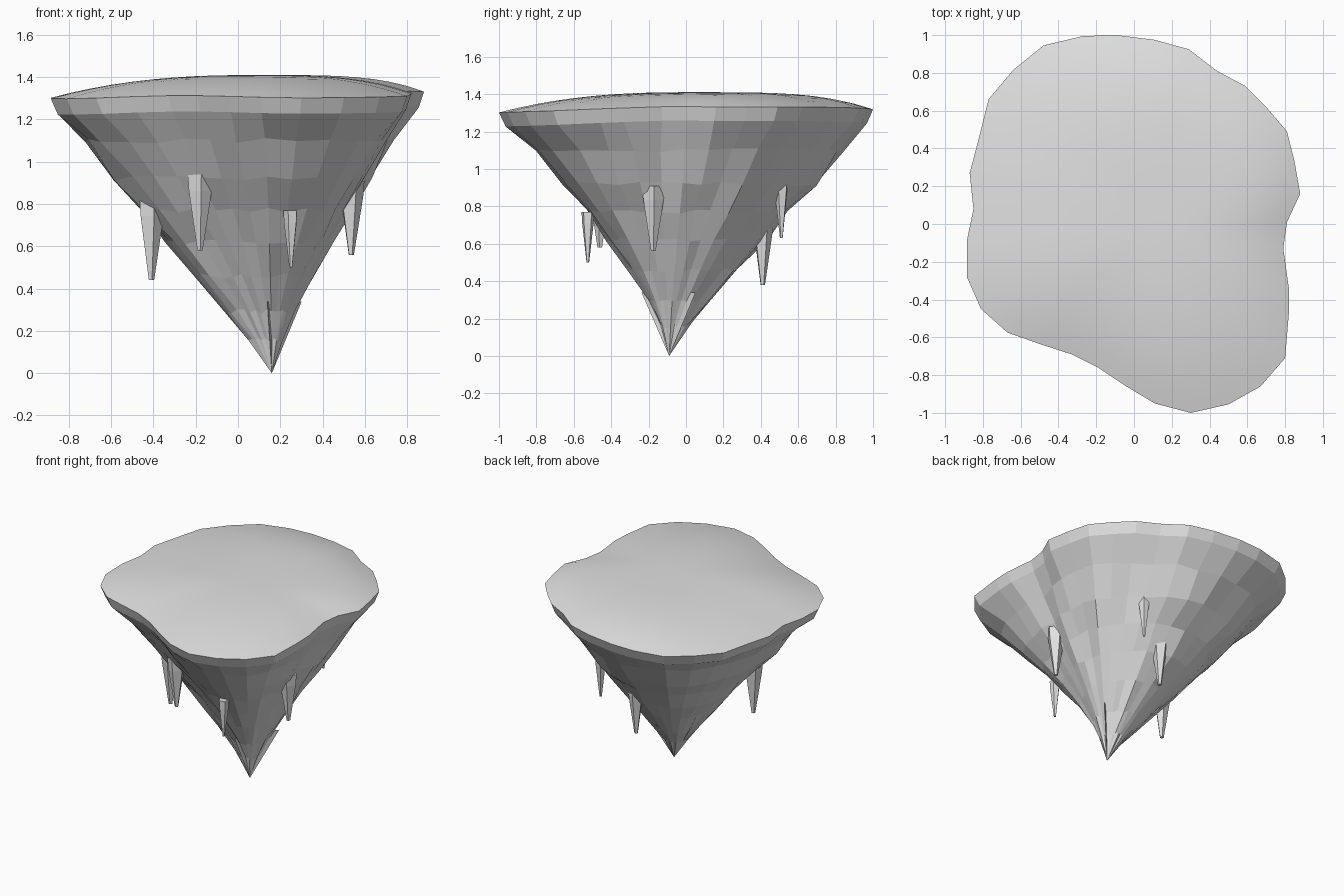
import bpy, bmesh, math, random
from mathutils import Vector

random.seed(4)
cube = bpy.data.objects.get("Cube")
if cube:
    bpy.data.objects.remove(cube)

stone = bpy.data.materials.new("grey stone")
stone.use_nodes = True
GREY = (0.75, 0.75, 0.75, 1)
stone.diffuse_color = GREY
stone.node_tree.nodes["Principled BSDF"].inputs["Base Color"].default_value = GREY


def finish(bm, name, smooth=False):
    bmesh.ops.recalc_face_normals(bm, faces=bm.faces)
    for face in bm.faces:
        face.smooth = smooth
    mesh = bpy.data.meshes.new(name)
    bm.to_mesh(mesh)
    bm.free()
    mesh.materials.append(stone)
    obj = bpy.data.objects.new(name, mesh)
    bpy.context.collection.objects.link(obj)
    return obj


def bridge(bm, a, b):
    for i in range(len(a)):
        j = (i + 1) % len(a)
        bm.faces.new((a[i], a[j], b[j], b[i]))


def fan(bm, ring, apex):
    for i in range(len(ring)):
        bm.faces.new((ring[i], ring[(i + 1) % len(ring)], apex))


# Irregular outline of the island, seen from above
OUTLINE = [
    (.88, .16), (.85, .33), (.81, .49), (.7, .62), (.59, .73), (.44, .81),
    (.29, .925), (.11, .975), (-.09, 1), (-.27, .995), (-.48, .945),
    (-.64, .815), (-.77, .66), (-.82, .46), (-.87, .27), (-.85, .08),
    (-.885, -.09), (-.885, -.28), (-.81, -.45), (-.67, -.575), (-.5, -.635),
    (-.33, -.69), (-.19, -.76), (-.04, -.86), (.11, -.95), (.3, -1),
    (.5, -.955), (.67, -.86), (.8, -.71), (.82, -.47), (.82, -.34),
    (.79, -.13), (.81, .01)]
rim = [Vector((x, y, 1.37 - .06 * math.hypot(x, y) + .015 * x + .01 * y))
       for x, y in OUTLINE]
TIP = Vector((.16, -.09, 0))
CROWN = Vector((.08, 0, 1.41))

# Gently domed smooth top, fuller towards the back left
bm = bmesh.new()
prev = [bm.verts.new(p) for p in rim]
for step in range(9, 0, -1):
    s = step / 10
    ring = []
    for p in rim:
        power = 2.4 + 1.5 * max(0, p.x + p.y)
        q = CROWN.lerp(p, s)
        q.z = p.z + (CROWN.z - p.z) * (1 - s ** power)
        ring.append(bm.verts.new(q))
    bridge(bm, prev, ring)
    prev = ring
fan(bm, prev, bm.verts.new(CROWN))
finish(bm, "top_surface", smooth=True)

# Faceted rock tapering to an off-centre point: (height, width fraction)
LEVELS = [(1.24, .97), (1.1, .85), (.92, .725), (.77, .6), (.62, .48),
          (.46, .345), (.29, .205), (.16, .105)]
bm = bmesh.new()
prev = [bm.verts.new(p) for p in rim]
column = [random.uniform(-.016, .016) for _ in rim]
shape = list(rim)
for n, (z, width) in enumerate(LEVELS):
    ring = []
    for i, p in enumerate(shape):
        d = (p - TIP).xy.normalized()
        f = width ** (1 + .18 * max(0, d.x) + .28 * max(0, -d.y))
        if n:
            rough = column[i] + random.uniform(-.015, .015)
            f *= 1 + rough * (1 + n / 4)
            height = z + random.uniform(-.012, .012)
        else:
            height = p.z - .075
        q = TIP.lerp(p, f)
        ring.append(bm.verts.new((q.x, q.y, height)))
    bridge(bm, prev, ring)
    prev = ring
    # The notches in the outline soften further down
    shape = [shape[i - 1] * .25 + shape[i] * .5
             + shape[(i + 1) % len(shape)] * .25 for i in range(len(shape))]
fan(bm, prev, bm.verts.new(TIP))
finish(bm, "rock_body")


# Hanging stone spikes with broad, flat-cut tops
def spike(name, x, y, bottom, top, r):
    bm = bmesh.new()
    sides = 5
    turn = random.uniform(0, math.tau)
    prev = None
    for t, scale in ((0, .22), (.78, .95), (1, 1.05)):
        ring = []
        for k in range(sides):
            a = turn + math.tau * k / sides
            ring.append(bm.verts.new((x + r * scale * math.cos(a),
                                      y + r * scale * math.sin(a),
                                      bottom + (top - bottom) * t)))
        if prev:
            bridge(bm, prev, ring)
        else:
            bm.faces.new(ring)
        prev = ring
    bm.faces.new(prev)
    finish(bm, name)


SPIKES = [(-.41, -.2, .44, .83, .062), (-.18, -.46, .58, .94, .06),
          (.25, -.525, .5, .77, .034), (.535, -.175, .56, .91, .06),
          (.34, .51, .63, .93, .036), (.12, .41, .38, .75, .057)]
for number, data in enumerate(SPIKES, 1):
    spike(f"hanging_spike_{number}", *data)


# Thin ridges running down to the point
def ridge(name, angle, height, reach):
    bm = bmesh.new()
    d = Vector((math.cos(angle), math.sin(angle), 0))
    side = Vector((-d.y, d.x, 0)) * .025
    up = Vector((0, 0, height))
    base = [TIP + up + d * reach, TIP + up + side, TIP + up - side]
    ring = [bm.verts.new(p) for p in base]
    fan(bm, ring, bm.verts.new(TIP))
    bm.faces.new(ring)
    finish(bm, name)


for number, (degrees, reach) in enumerate(((45, .2), (262, .15)), 1):
    ridge(f"tip_ridge_{number}", math.radians(degrees), .34, reach)
